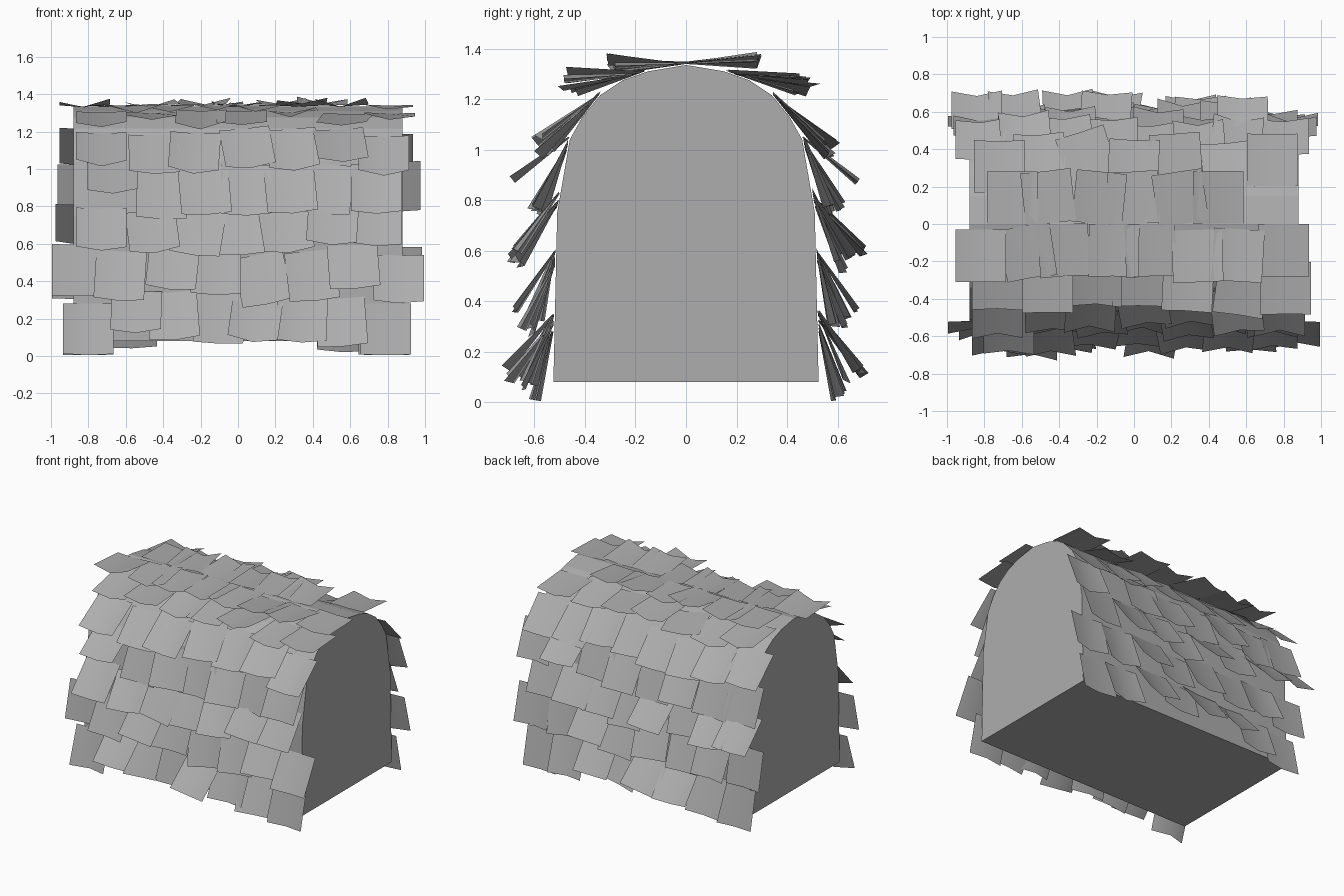
import bpy, bmesh, math, random
from mathutils import Vector

random.seed(5)
if "Cube" in bpy.data.objects:
    bpy.data.objects.remove(bpy.data.objects["Cube"], do_unlink=True)

grey = bpy.data.materials.new("plain grey")
grey.use_nodes = True
grey.diffuse_color = (0.42, 0.42, 0.42, 1)
grey.node_tree.nodes["Principled BSDF"].inputs["Base Color"].default_value = grey.diffuse_color

# Half of the arched cross-section (y, z), from the ridge down to the base
PROFILE = [Vector(p) for p in [(0, 1.335), (0.15, 1.31), (0.25, 1.275), (0.34, 1.215),
                               (0.41, 1.13), (0.46, 1.04), (0.51, 0.75), (0.525, 0.08)]]
HALF_LENGTH = 0.88
TILE_W, TILE_L = 0.27, 0.28


def add_object(name, bm):
    mesh = bpy.data.meshes.new(name)
    bm.to_mesh(mesh)
    bm.free()
    mesh.materials.append(grey)
    obj = bpy.data.objects.new(name, mesh)
    bpy.context.collection.objects.link(obj)


def along_profile(dist):
    """Point and downhill direction at a distance from the ridge."""
    for a, b in zip(PROFILE, PROFILE[1:]):
        step = (b - a).length
        if dist <= step:
            break
        dist -= step
    t = (b - a).normalized()
    return a + t * dist, t


# Solid arched body
bm = bmesh.new()
outline = PROFILE + [Vector((-p.x, p.y)) for p in reversed(PROFILE[1:])]
rings = [[bm.verts.new((x, p.x, p.y)) for p in outline] for x in (-HALF_LENGTH, HALF_LENGTH)]
for ring in rings:
    bm.faces.new(ring)
for i in range(len(outline)):
    bm.faces.new((rings[0][i - 1], rings[0][i], rings[1][i], rings[1][i - 1]))
bmesh.ops.recalc_face_normals(bm, faces=bm.faces)
add_object("arched_body", bm)


def add_shingle(bm, x, dist, side, flare, roll, yaw, fold):
    """One thin sheet hung from its upper edge, its two lower corners curled outward."""
    top, t = along_profile(dist)
    n = Vector((-t.y, t.x))
    d = t * math.cos(flare) + n * math.sin(flare)
    m = n * math.cos(flare) - t * math.sin(flare)
    outward = Vector((0, side * m.x, m.y))
    lines = []
    for v, curl in ((-TILE_L / 2, 0.2), (TILE_L / 2, 1)):
        line = []
        for across in (-1, 0, 1):
            u = across * TILE_W / 2
            ur = u * math.cos(roll) - v * math.sin(roll)
            vr = u * math.sin(roll) + v * math.cos(roll) + TILE_L / 2
            lift = 0.004 + curl * (u * math.tan(yaw) + fold * abs(across))
            p = top + d * vr + m * lift
            line.append(bm.verts.new((x + ur, side * p.x, p.y)))
        lines.append(line)
    upper, lower = lines
    for i in range(2):
        f = bm.faces.new((upper[i], upper[i + 1], lower[i + 1], lower[i]))
        f.smooth = True
        f.normal_update()
        if f.normal.dot(outward) < 0:
            f.normal_flip()


# Shingle rows from the ridge down: hanging distance and range of flare angles
ROWS = [(0, 1, 13), (0.2, -2, 15), (0.4, -2, 13), (0.59, 0, 22),
        (0.82, 6, 32), (1.06, 6, 33), (1.30, 8, 38)]
# First and last column of each row
SIDES = {
    "front": (-1, [(-0.82, 0.8), (-0.73, 0.81), (-0.73, 0.78), (-0.67, 0.74),
                   (-0.73, 0.74), (-0.86, 0.86), (-0.8, 0.79)]),
    "back": (1, [(-0.65, 0.45), (-0.72, 0.74), (-0.82, 0.8), (-0.83, 0.84),
                 (-0.84, 0.74), (-0.86, 0.85), (-0.8, 0.78)]),
}
for label, (side, ends) in SIDES.items():
    for row, ((dist, low, high), (left, right)) in enumerate(zip(ROWS, ends)):
        bm = bmesh.new()
        count = round((right - left) / 0.24) + 1
        for col in range(count):
            x = left + (right - left) * col / (count - 1)
            flare = random.uniform(low, high)
            roll = random.gauss(0, 5)
            yaw = random.uniform(-4, 4)
            fold = random.uniform(0.015, 0.045)
            drop = random.uniform(-0.035, 0.035)
            if col in (0, count - 1):
                roll = 0
                if row == len(ROWS) - 1:
                    flare, drop = 9, 0.045
            else:
                x += random.uniform(-0.03, 0.03)
            add_shingle(bm, x, max(0, dist + drop), side, math.radians(flare),
                        math.radians(roll), math.radians(yaw), fold)
        add_object(f"{label}_shingle_row_{row + 1}", bm)
